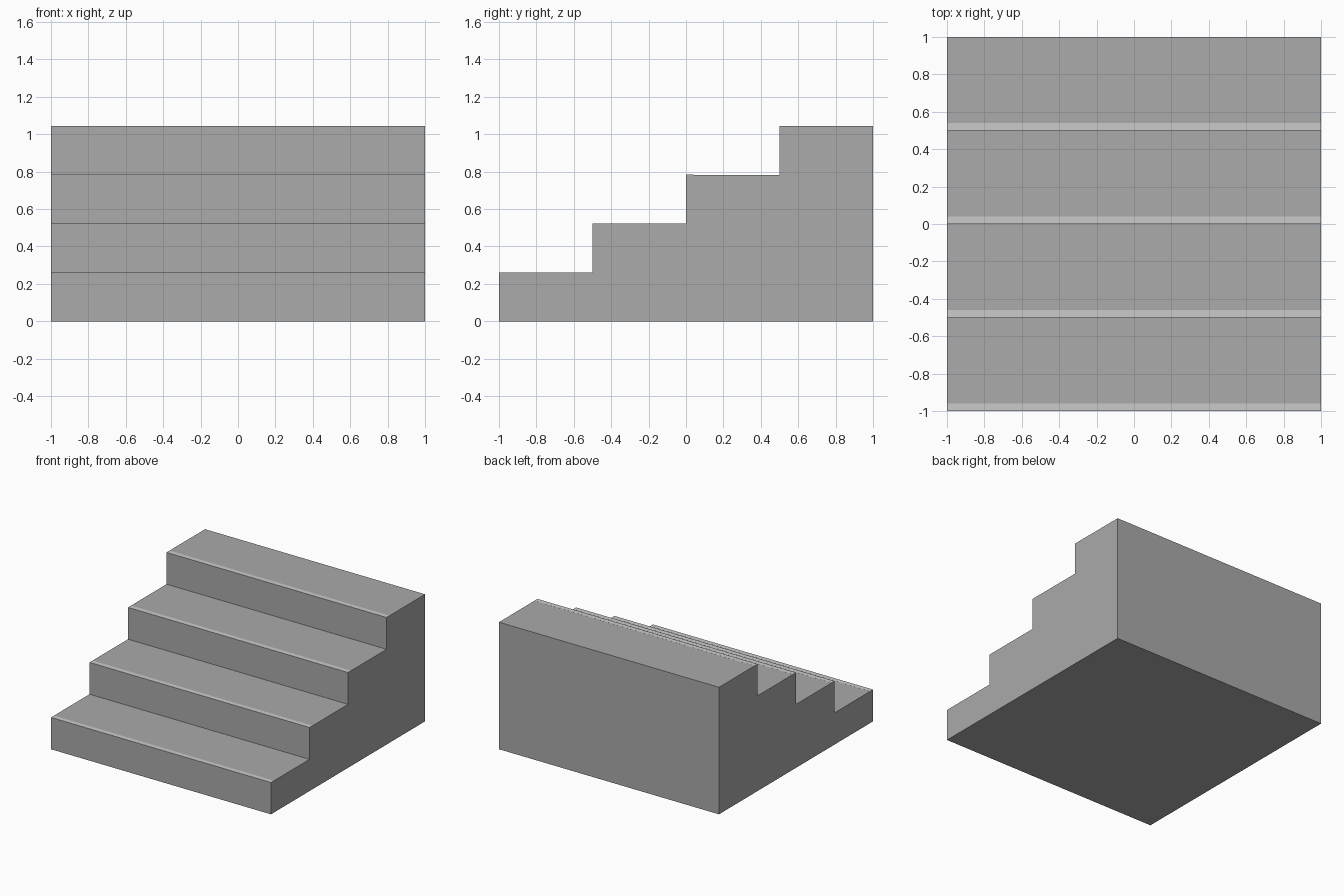
import bpy, bmesh

if "Cube" in bpy.data.objects:
    bpy.data.objects.remove(bpy.data.objects["Cube"])

STEPS, RISE, RUN, HALF = 4, 0.261, 0.5, 1.0


def material(name, grey):
    mat = bpy.data.materials.new(name)
    mat.diffuse_color = (grey, grey, grey, 1)
    mat.use_nodes = True
    mat.node_tree.nodes["Principled BSDF"].inputs["Base Color"].default_value = mat.diffuse_color
    return mat


def extrude_profile(name, pts, half_width, mat):
    """Extrude a closed (y, z) outline along x."""
    bm = bmesh.new()
    face = bm.faces.new([bm.verts.new((-half_width, y, z)) for y, z in pts])
    ext = bmesh.ops.extrude_face_region(bm, geom=[face])
    moved = [v for v in ext["geom"] if isinstance(v, bmesh.types.BMVert)]
    bmesh.ops.translate(bm, verts=moved, vec=(2 * half_width, 0, 0))
    bmesh.ops.recalc_face_normals(bm, faces=bm.faces)
    mesh = bpy.data.meshes.new(name)
    bm.to_mesh(mesh)
    bm.free()
    mesh.materials.append(mat)
    obj = bpy.data.objects.new(name, mesh)
    bpy.context.collection.objects.link(obj)
    return obj


stone = material("stone_grey", 0.405)
edge_grey = material("edge_grey", 0.62)

# Solid stair block with four equal steps
outline = [(-HALF, 0)]
for i in range(STEPS):
    y, z = -HALF + i * RUN, (i + 1) * RISE
    outline += [(y, z), (y + RUN, z)]
outline.append((HALF, 0))
extrude_profile("stair_block", outline, HALF, stone)

# Lighter nosing strip let into the front edge of each tread
STRIP, PROUD = 0.04, 0.0004
for i in range(STEPS):
    y, z = -HALF + i * RUN, (i + 1) * RISE
    y0, y1, z0, z1 = y + PROUD, y + STRIP, z - STRIP, z + PROUD
    extrude_profile(f"step_nosing_{i + 1}",
                    [(y0, z1), (y1, z1), (y1, z0), (y0, z0)],
                    HALF - PROUD, edge_grey)
